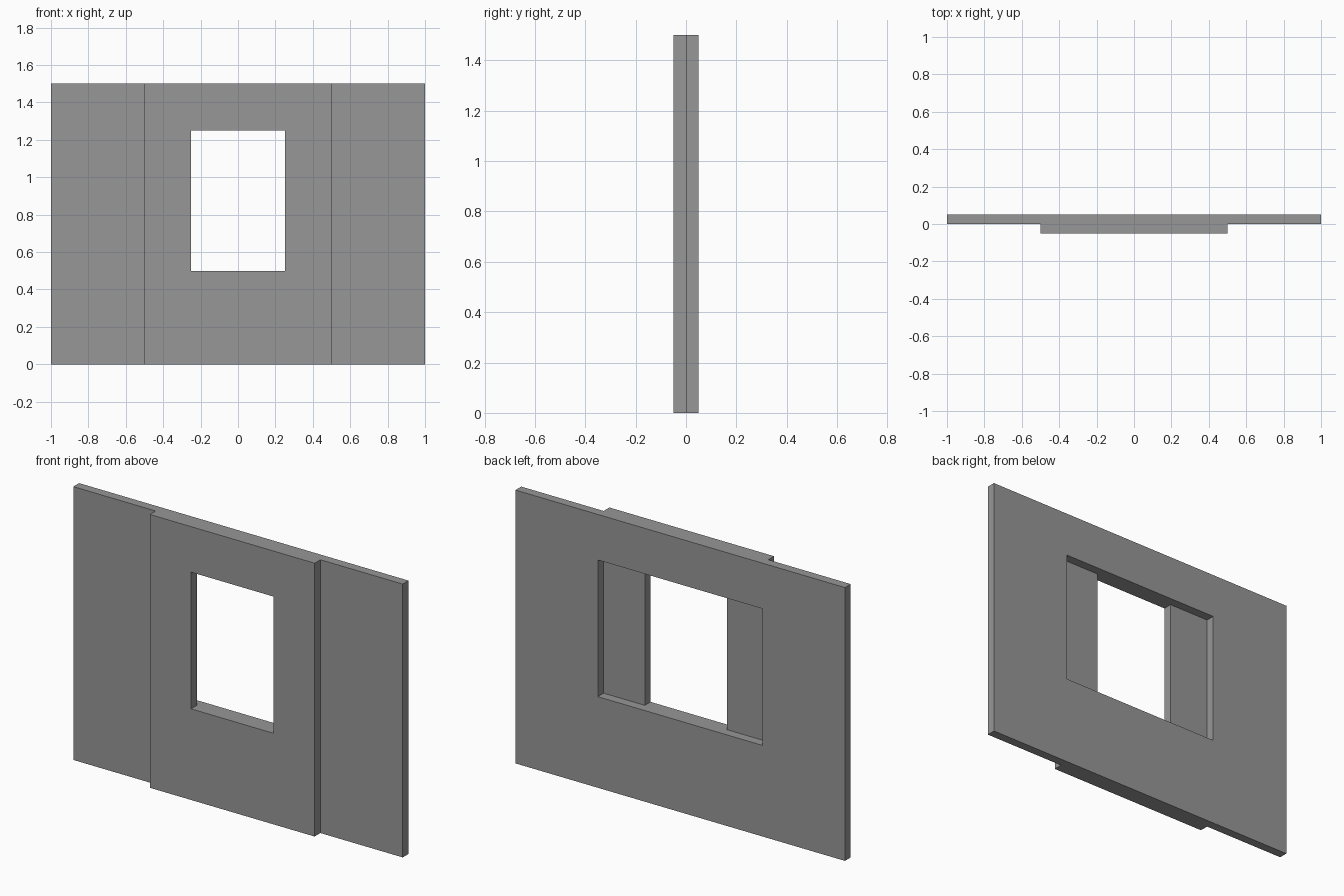
import bpy
import bmesh

cube = bpy.data.objects.get("Cube")
if cube:
    bpy.data.objects.remove(cube, do_unlink=True)

# Single grey finish
grey = bpy.data.materials.new("plain_grey")
grey.use_nodes = True
colour = (0.31, 0.31, 0.31, 1)
grey.diffuse_color = colour
grey.node_tree.nodes["Principled BSDF"].inputs["Base Color"].default_value = colour

THICKNESS = 0.05
HEIGHT = 1.5
SILL, LINTEL = 0.5, 1.25


def slab_with_opening(name, half_width, half_opening, y_mid):
    """Upright slab with a rectangular window opening."""
    xs = (-half_width, -half_opening, half_opening, half_width)
    zs = (0, SILL, LINTEL, HEIGHT)
    bm = bmesh.new()
    grid = [[bm.verts.new((x, y_mid, z)) for x in xs] for z in zs]
    for r in range(3):
        for c in range(3):
            if (r, c) != (1, 1):
                bm.faces.new((grid[r][c], grid[r][c + 1],
                              grid[r + 1][c + 1], grid[r + 1][c]))
    mesh = bpy.data.meshes.new(name)
    bm.to_mesh(mesh)
    bm.free()
    mesh.materials.append(grey)
    obj = bpy.data.objects.new(name, mesh)
    bpy.context.collection.objects.link(obj)
    solid = obj.modifiers.new("thickness", "SOLIDIFY")
    solid.thickness = THICKNESS
    solid.offset = 0
    return obj


# Wide wall behind, with the wide opening
slab_with_opening("back_wall", 1.0, 0.5, THICKNESS / 2)

# Narrower raised panel in front, with the narrow opening
slab_with_opening("front_panel", 0.5, 0.25, -THICKNESS / 2)
